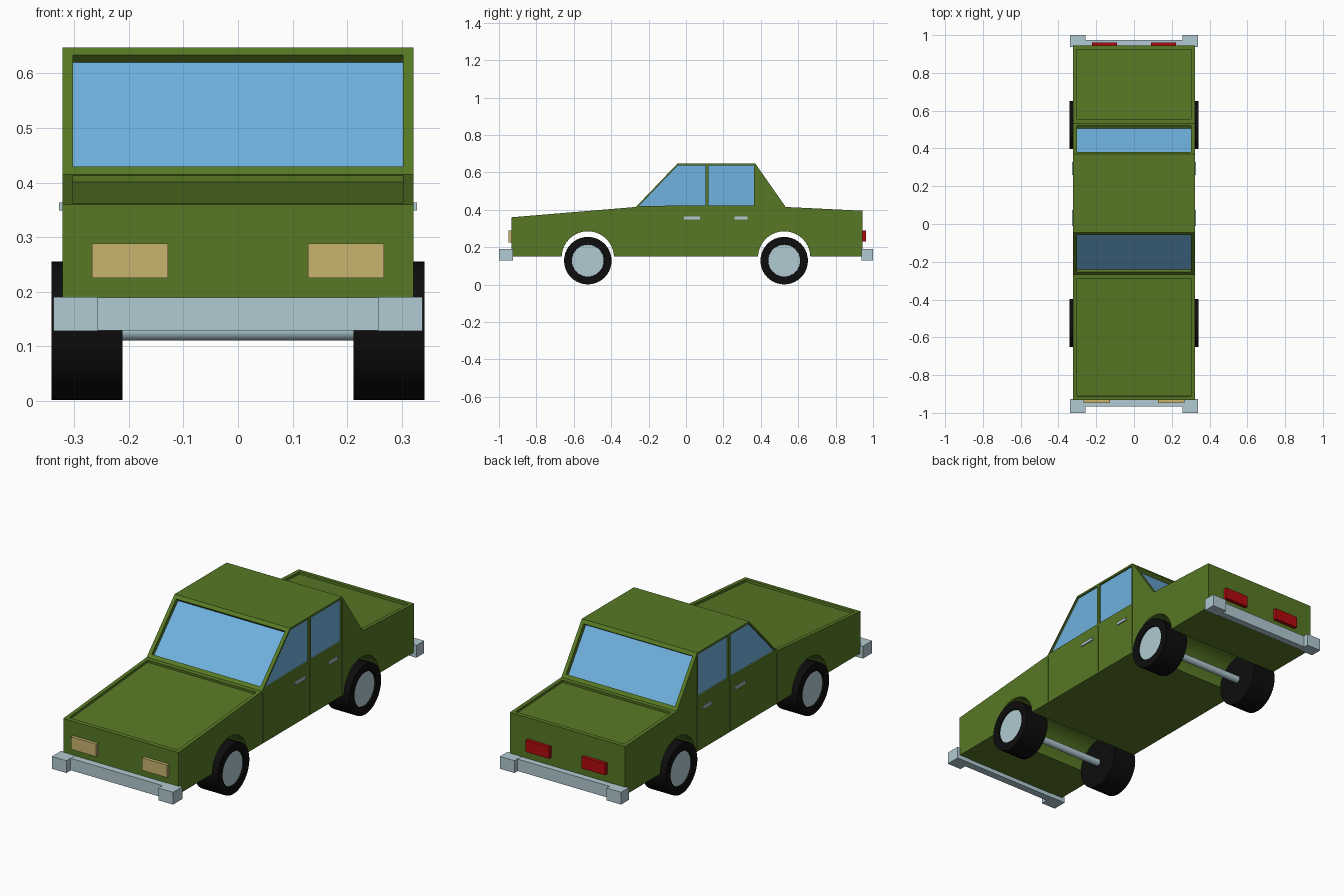
import bpy, bmesh, math
from mathutils import Vector

if "Cube" in bpy.data.objects:
    bpy.data.objects.remove(bpy.data.objects["Cube"])


def material(name, rgb):
    m = bpy.data.materials.new(name)
    m.diffuse_color = (*rgb, 1)
    m.use_nodes = True
    m.node_tree.nodes["Principled BSDF"].inputs["Base Color"].default_value = m.diffuse_color
    return m


GREEN = material("olive green paint", (0.095, 0.190, 0.018))
GLASS = material("blue glass", (0.162, 0.445, 0.745))
SILVER = material("pale silver", (0.434, 0.591, 0.644))
LAMP = material("warm lamp", (0.578, 0.456, 0.156))
RED = material("red lamp", (0.445, 0.003, 0.004))
BLACK = material("black rubber", (0.004, 0.004, 0.004))


def finish(name, bm, mat):
    bmesh.ops.recalc_face_normals(bm, faces=bm.faces)
    me = bpy.data.meshes.new(name)
    bm.to_mesh(me)
    bm.free()
    me.materials.append(mat)
    ob = bpy.data.objects.new(name, me)
    bpy.context.collection.objects.link(ob)
    return ob


def loft(name, rings, mat):
    """Closed solid through matching rings of points."""
    bm = bmesh.new()
    vs = [[bm.verts.new(p) for p in ring] for ring in rings]
    n = len(vs[0])
    for a, b in zip(vs, vs[1:]):
        for i in range(n):
            bm.faces.new((a[i], a[(i + 1) % n], b[(i + 1) % n], b[i]))
    bm.faces.new(vs[0])
    bm.faces.new(vs[-1])
    return finish(name, bm, mat)


def prism(name, pts, x0, x1, mat):
    """Side-on (y, z) outline extruded across x."""
    return loft(name, [[(x, y, z) for y, z in pts] for x in (x0, x1)], mat)


def box(name, x, y, z, mat):
    return prism(name, [(y[0], z[0]), (y[1], z[0]), (y[1], z[1]), (y[0], z[1])], *x, mat)


def circle(y, z, r, n=40):
    return [(y + r * math.cos(2 * math.pi * i / n), z + r * math.sin(2 * math.pi * i / n))
            for i in range(n)]


def slab(a, b, trim, low, high):
    """Strip outline along edge a-b, from low to high above that edge."""
    a, b = Vector(a), Vector(b)
    d = (b - a).normalized()
    up = Vector((-d.y, d.x))
    a, b = a + d * trim, b - d * trim
    return [a + up * low, b + up * low, b + up * high, a + up * high]


def select(ob):
    bpy.ops.object.select_all(action='DESELECT')
    ob.select_set(True)
    bpy.context.view_layer.objects.active = ob


def cut(ob, cutter):
    mod = ob.modifiers.new("cut", 'BOOLEAN')
    mod.operation = 'DIFFERENCE'
    mod.solver = 'EXACT'
    mod.object = cutter
    select(ob)
    bpy.ops.object.modifier_apply(modifier=mod.name)
    bpy.data.objects.remove(cutter)


def smooth(ob):
    select(ob)
    bpy.ops.object.shade_smooth_by_angle(angle=math.radians(25))


W = 0.322        # half body width
PANEL = 0.303    # half width of sunken panels
AXLE_Y, AXLE_Z = 0.525, 0.128

# Body shell
nose, cowl = (-0.932, 0.36), (-0.268, 0.415)
roof_f, roof_r = (-0.045, 0.648), (0.37, 0.648)
deck, tail = (0.533, 0.415), (0.944, 0.395)
body = prism("body", [(-0.932, 0.15), nose, cowl, roof_f, roof_r, deck, tail, (0.944, 0.15)],
             -W, W, GREEN)

# Wheel arches
for y in (-AXLE_Y, AXLE_Y):
    cut(body, prism("arch_cutter", circle(y, 0.145, 0.14), -0.5, 0.5, GREEN))

# Sunken bonnet and boot panels
for a, b in ((nose, cowl), (deck, tail)):
    cut(body, prism("panel_cutter", slab(a, b, 0.02, -0.012, 0.01), -PANEL, PANEL, GREEN))

# Windscreen and rear window
for name, a, b in (("windscreen", cowl, roof_f), ("rear_window", roof_r, deck)):
    cut(body, prism("window_cutter", slab(a, b, 0.02, -0.025, 0.03), -PANEL, PANEL, GREEN))
    prism(name, slab(a, b, 0.02, -0.028, -0.02), -PANEL, PANEL, GLASS)

# Door seams, side windows and handles
front_win = [(-0.252, 0.42), (-0.043, 0.638), (0.105, 0.638), (0.105, 0.424)]
rear_win = [(0.121, 0.424), (0.121, 0.638), (0.364, 0.638), (0.364, 0.424)]
for s, side in ((-1, "left"), (1, "right")):
    for y, top in ((-0.262, 0.405), (0.113, 0.415), (0.37, 0.63)):
        cut(body, box("seam_cutter", (s * (W - 0.006), s * 0.36),
                      (y - 0.002, y + 0.002), (0.158, top), GREEN))
    for name, pts in (("front", front_win), ("rear", rear_win)):
        cut(body, prism("window_cutter", pts, s * (W - 0.014), s * 0.36, GREEN))
        prism(f"{side}_{name}_window", pts, s * (W - 0.016), s * (W - 0.009), GLASS)
    for name, y0, y1 in (("front", -0.01, 0.075), ("rear", 0.26, 0.328)):
        box(f"{side}_{name}_handle", (s * (W - 0.002), s * (W + 0.006)),
            (y0, y1), (0.349, 0.363), SILVER)
smooth(body)

# Bumpers with thick corner blocks
for name, s, inner, mid in (("front", -1, 0.928, 0.966), ("rear", 1, 0.94, 0.975)):
    box(f"{name}_bumper", (-0.3, 0.3), (s * inner, s * mid), (0.129, 0.189), SILVER)
    for t, side in ((-1, "left"), (1, "right")):
        box(f"{name}_bumper_{side}_end", (t * 0.257, t * 0.338),
            (s * (inner - 0.002), s * 1.0), (0.128, 0.19), SILVER)

# Lamps
for t, side in ((-1, "left"), (1, "right")):
    box(f"{side}_headlamp", (t * 0.128, t * 0.268), (-0.948, -0.925), (0.225, 0.288), LAMP)
    box(f"{side}_tail_lamp", (t * 0.09, t * 0.222), (0.94, 0.962), (0.23, 0.288), RED)

# Wheels, hubs and axles
tyre_profile = [(0.212, 0.085), (0.212, 0.127), (0.342, 0.127), (0.342, 0.086), (0.33, 0.085)]
for name, y in (("front", -AXLE_Y), ("rear", AXLE_Y)):
    for s, side in ((-1, "left"), (1, "right")):
        smooth(loft(f"{name}_{side}_tyre",
                    [[(s * x, *p) for p in circle(y, AXLE_Z, r)] for x, r in tyre_profile],
                    BLACK))
        smooth(prism(f"{name}_{side}_hub", circle(y, AXLE_Z, 0.0855),
                     s * 0.32, s * 0.334, SILVER))
    smooth(prism(f"{name}_axle", circle(y, AXLE_Z, 0.018, 20), -0.22, 0.22, SILVER))
